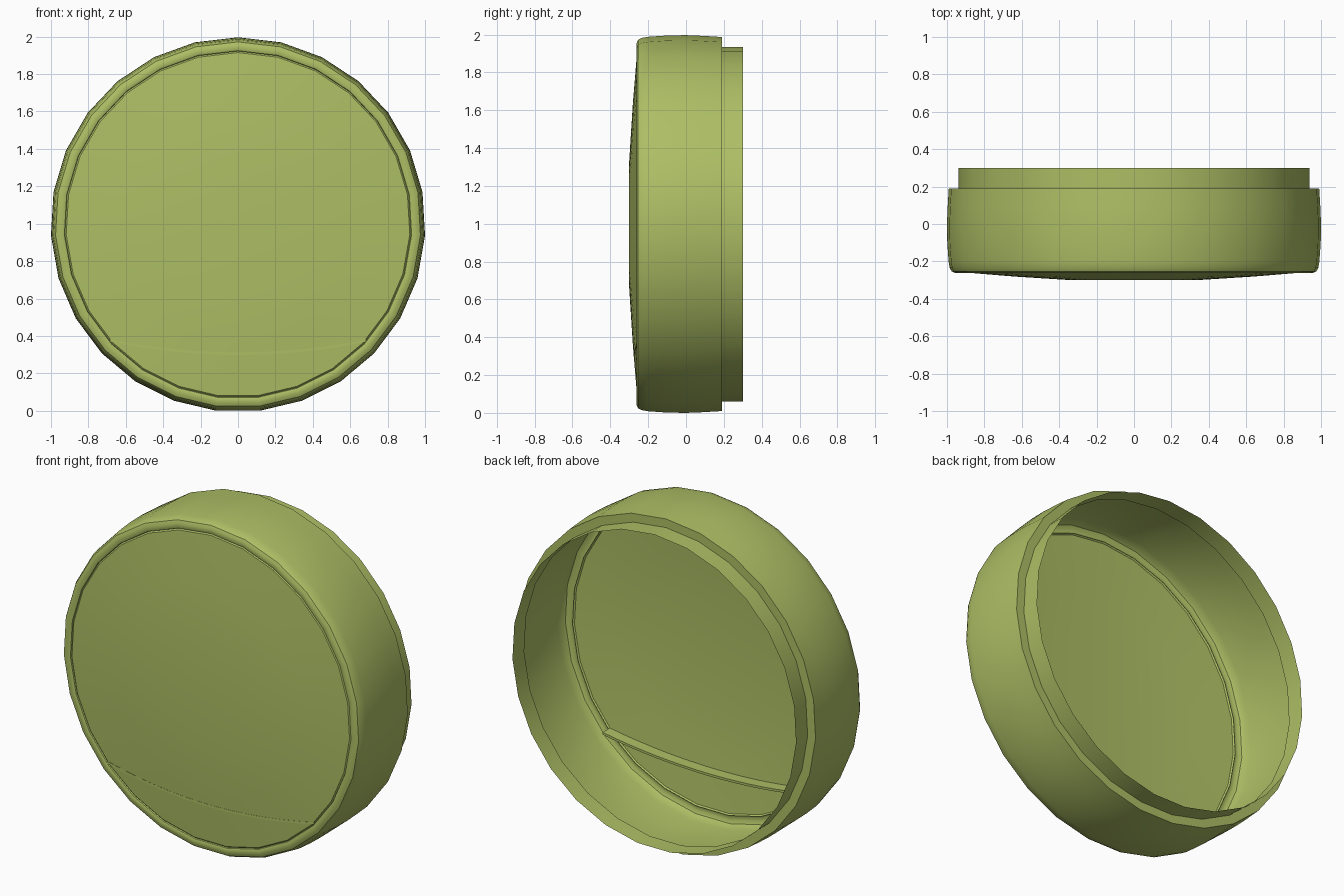
import bpy, bmesh, math

if "Cube" in bpy.data.objects:
    bpy.data.objects.remove(bpy.data.objects["Cube"])

SIDES = 27
ZC = 0.995          # height of the axis

mat = bpy.data.materials.new("olive_green")
mat.diffuse_color = (0.42, 0.52, 0.13, 1)
mat.use_nodes = True
mat.node_tree.nodes["Principled BSDF"].inputs["Base Color"].default_value = mat.diffuse_color


def finish(name, bm, angle=30):
    me = bpy.data.meshes.new(name)
    bm.to_mesh(me)
    bm.free()
    ob = bpy.data.objects.new(name, me)
    bpy.context.collection.objects.link(ob)
    me.materials.append(mat)
    bpy.ops.object.select_all(action='DESELECT')
    ob.select_set(True)
    bpy.context.view_layer.objects.active = ob
    bpy.ops.object.shade_smooth_by_angle(angle=math.radians(angle))
    return ob


def revolve(name, profile, cap=False):
    """Turn (radius, y) points around the y axis; first corner points up."""
    bm = bmesh.new()
    rings = []
    for r, y in profile:
        rings.append([bm.verts.new((r * math.sin(math.tau * j / SIDES), y,
                                    ZC + r * math.cos(math.tau * j / SIDES)))
                      for j in range(SIDES)])
    for a, b in zip(rings, rings[1:]):
        for j in range(SIDES):
            k = (j + 1) % SIDES
            bm.faces.new((a[j], b[j], b[k], a[k]))
    if cap:
        bm.faces.new(rings[-1][::-1])
        bm.normal_update()
        if bm.faces[:][-1].normal.y > 0:
            bm.faces[:][-1].normal_flip() if hasattr(bm.faces[:][-1], "normal_flip") else None
    return finish(name, bm)


# Thin open shell: rear collar, step, bulged wall and rounded front lip
revolve("housing_shell", [
    (0.94, 0.30), (0.94, 0.19), (0.992, 0.19), (0.998, 0.09), (1.0017, 0.0),
    (1.0, -0.10), (0.993, -0.20), (0.987, -0.235), (0.977, -0.253),
    (0.96, -0.261), (0.94, -0.262), (0.93, -0.258), (0.927, -0.25)])

# Shallow domed front panel
DOME = [(0.928, -0.25), (0.92, -0.258), (0.64, -0.281), (0.34, -0.30)]
revolve("front_panel", DOME, cap=True)


def dome_y(r):
    """Depth of the front panel at a given radius."""
    for (r0, y0), (r1, y1) in zip(DOME, DOME[1:]):
        if r >= r1:
            return y0 + (y1 - y0) * (r0 - r) / (r0 - r1)
    return DOME[-1][1]


# Curved rib behind the low seam, its edge just showing at the front
bm = bmesh.new()
STEPS, HALF, DEPTH, THICK = 16, 0.685, 0.07, 0.014
sections = []
for i in range(STEPS + 1):
    x = -HALF + 2 * HALF * i / STEPS
    z = 0.298 + 0.07 * (x / HALF) ** 2
    y = dome_y(min(0.92, math.hypot(x, z - ZC))) - 0.002
    sections.append([bm.verts.new(p) for p in (
        (x, y, z), (x, y, z + THICK),
        (x, y + DEPTH, z + THICK), (x, y + DEPTH, z))])
for a, b in zip(sections, sections[1:]):
    for j in range(4):
        k = (j + 1) % 4
        bm.faces.new((a[j], b[j], b[k], a[k]))
bm.faces.new(sections[0])
bm.faces.new(sections[-1][::-1])
bmesh.ops.recalc_face_normals(bm, faces=bm.faces[:])
finish("seam_rib", bm)
